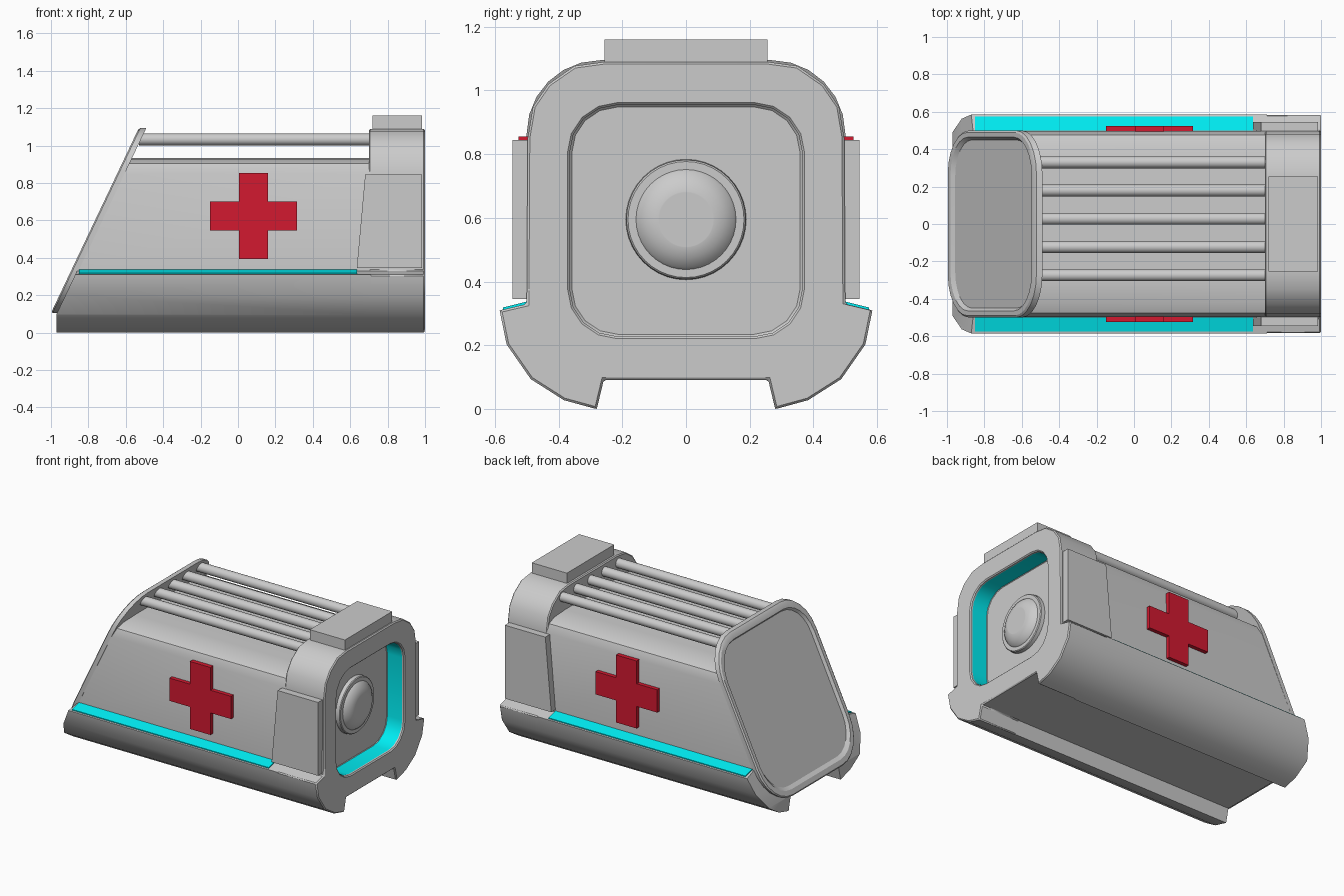
import bpy, bmesh, math
from mathutils import Vector

if "Cube" in bpy.data.objects:
    bpy.data.objects.remove(bpy.data.objects["Cube"])

SLOPE = 0.475   # x gained per unit of height on the slanted nose


def finish(name, bm, colour=None, bevel=0, smooth=None):
    bmesh.ops.recalc_face_normals(bm, faces=bm.faces)
    me = bpy.data.meshes.new(name)
    bm.to_mesh(me)
    bm.free()
    ob = bpy.data.objects.new(name, me)
    bpy.context.collection.objects.link(ob)
    if colour:
        mat = bpy.data.materials.new(name + "_colour")
        mat.diffuse_color = colour
        mat.use_nodes = True
        mat.node_tree.nodes["Principled BSDF"].inputs["Base Color"].default_value = mat.diffuse_color
        me.materials.append(mat)
    bpy.ops.object.select_all(action='DESELECT')
    ob.select_set(True)
    bpy.context.view_layer.objects.active = ob
    if bevel:
        m = ob.modifiers.new("soft_edges", 'BEVEL')
        m.width, m.segments, m.limit_method = bevel, 2, 'ANGLE'
        m.angle_limit = math.radians(40)
    if smooth:
        bpy.ops.object.shade_smooth_by_angle(angle=math.radians(smooth))
    return ob


def loft(loops, caps=(True, True)):
    """Skin a series of equal-length closed loops."""
    bm = bmesh.new()
    rings = [[bm.verts.new(p) for p in lp] for lp in loops]
    n = len(rings[0])
    for a, b in zip(rings, rings[1:]):
        for i in range(n):
            j = (i + 1) % n
            bm.faces.new((a[i], a[j], b[j], b[i]))
    if caps[0]:
        bm.faces.new(rings[0])
    if caps[1]:
        bm.faces.new(rings[-1])
    return bm


def prism_x(prof, x0, x1, caps=(True, True)):
    return loft([[(x, y, z) for y, z in prof] for x in (x0, x1)], caps)


def prism_y(prof, y0, y1):
    return loft([[(x, y, z) for x, z in prof] for y in (y0, y1)])


def both(half):
    """Close a right-hand profile with its mirror image."""
    return half + [(-y, z) for y, z in reversed(half)]


def rounded(hy, z0, z1, r, n=4):
    pts = []
    for cy, cz, a0 in ((hy - r, z1 - r, 0), (r - hy, z1 - r, 90),
                       (r - hy, z0 + r, 180), (hy - r, z0 + r, 270)):
        for i in range(n + 1):
            a = math.radians(a0 + 90 * i / n)
            pts.append((cy + r * math.cos(a), cz + r * math.sin(a)))
    return pts


# cross-section: lower skids shared by the body and the end frame
skid = [(0.5, 0.33), (0.585, 0.31), (0.563, 0.203), (0.487, 0.094),
        (0.383, 0.028), (0.28, 0.0), (0.258, 0.092)]
low_top = [(0.3, 0.935), (0.42, 0.928), (0.475, 0.905), (0.497, 0.85)]
high_top = [(0.255, 1.09), (0.35, 1.077), (0.432, 1.02), (0.48, 0.95), (0.497, 0.85)]

# main body with slanted nose
bm = prism_x(both(low_top + skid), -0.97, 0.71)
cut = bmesh.ops.bisect_plane(bm, geom=bm.verts[:] + bm.edges[:] + bm.faces[:],
                             plane_co=(-0.97, 0, 0.1), plane_no=(-1, 0, SLOPE),
                             clear_outer=True)
bmesh.ops.holes_fill(bm, edges=[e for e in bm.edges if e.is_boundary], sides=0)
finish("body", bm, smooth=32)

# end frame with recessed opening
frame = finish("end_frame", prism_x(both(high_top + skid), 0.70, 1.0))
opening = rounded(0.365, 0.228, 0.955, 0.15)
cutter = finish("opening_cutter", prism_x(opening, 0.87, 1.2))
cutter.hide_render = True
bpy.context.view_layer.objects.active = frame
mod = frame.modifiers.new("opening", 'BOOLEAN')
mod.object, mod.operation, mod.solver = cutter, 'DIFFERENCE', 'EXACT'
bpy.ops.object.modifier_apply(modifier=mod.name)
bpy.data.objects.remove(cutter)
bv = frame.modifiers.new("soft_edges", 'BEVEL')
bv.width, bv.segments, bv.limit_method = 0.008, 1, 'ANGLE'
bv.angle_limit = math.radians(50)
frame.select_set(True)
bpy.ops.object.shade_smooth_by_angle(angle=math.radians(32))

# glowing lining of the opening
CYAN = (0.0, 0.85, 0.9, 1)
finish("opening_glow", prism_x(rounded(0.362, 0.231, 0.952, 0.148), 0.871, 0.985,
                               (False, False)), CYAN, smooth=32)

# round knob in the opening: (x, radius)
steps = [(0.86, 0.19), (0.895, 0.187), (0.9, 0.182), (0.9, 0.157),
         (0.91, 0.15), (0.93, 0.12), (0.94, 0.088), (0.94, 0.085)]
circle = [(math.cos(t * math.tau / 40), math.sin(t * math.tau / 40)) for t in range(40)]
finish("knob", loft([[(x, r * c, 0.595 + r * s) for c, s in circle] for x, r in steps]),
       smooth=32)

# slanted nose plate with a raised rim
def slanted(prof, dx):
    return [(-1 + (z - 0.105) * SLOPE + dx, y, z) for y, z in prof]

outer = rounded(0.5, 0.105, 1.095, 0.23, 6)
rim = rounded(0.49, 0.115, 1.085, 0.22, 6)
lip = rounded(0.465, 0.145, 1.055, 0.2, 6)
inner = rounded(0.45, 0.16, 1.04, 0.19, 6)
finish("nose_plate", loft([slanted(outer, 0.04), slanted(outer, 0.008), slanted(rim, 0),
                           slanted(lip, 0), slanted(inner, 0.018)]), smooth=28)

# roof rails
for i in range(5):
    y = 0.33 - 0.151 * i
    finish(f"roof_rail_{i + 1}", prism_x([(y + 0.032 * c, 1.033 + 0.032 * s)
           for c, s in circle[::2]], -0.53, 0.73), smooth=32)

# roof block
finish("roof_block", prism_x(both([(0.255, 1.16), (0.255, 1.06)]), 0.72, 0.985))

# side parts, mirrored by sign
a, b, c, d = -0.15, 0.005, 0.16, 0.315
e, f, g, h = 0.395, 0.545, 0.70, 0.855
cross = [(b, e), (c, e), (c, f), (d, f), (d, g), (c, g),
         (c, h), (b, h), (b, g), (a, g), (a, f), (b, f)]
panel = [(0.635, 0.345), (0.985, 0.345), (0.985, 0.845), (0.68, 0.845)]
for side, s in (("front", -1), ("rear", 1)):
    finish(f"{side}_cross", prism_y(cross, s * 0.48, s * 0.525), (0.65, 0.01, 0.03, 1))
    finish(f"{side}_panel", prism_y(panel, s * 0.48, s * 0.545))
    # light strip lying on the skid
    strip = [(s * 0.498, 0.338), (s * 0.575, 0.319), (s * 0.575, 0.305), (s * 0.498, 0.32)]
    finish(f"{side}_light_strip", prism_x(strip, -0.85, 0.635), CYAN)
